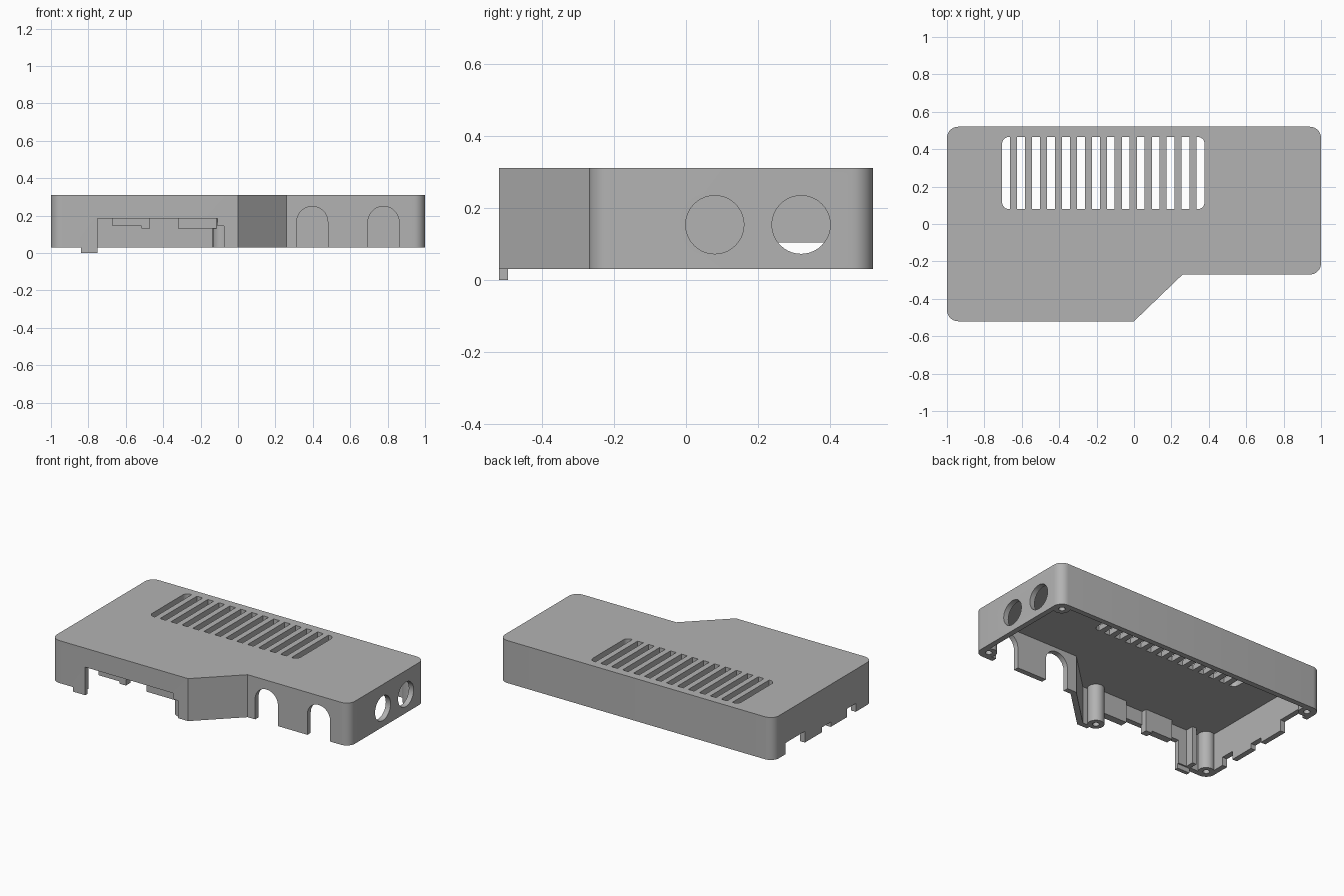
import bpy, bmesh, math
from mathutils import Matrix, Vector

cube = bpy.data.objects.get("Cube")
if cube:
    bpy.data.objects.remove(cube, do_unlink=True)

BASE, TOP, WALL = 0.03, 0.31, 0.035
CEILING = TOP - WALL

grey = bpy.data.materials.new("grey plastic")
grey.use_nodes = True
grey.diffuse_color = (0.45, 0.45, 0.45, 1)
grey.node_tree.nodes["Principled BSDF"].inputs["Base Color"].default_value = (0.45, 0.45, 0.45, 1)


def rounded(points, radii, steps=8):
    """Outline with a fillet at each corner that has a radius."""
    out = []
    for i, (p, r) in enumerate(zip(points, radii)):
        p = Vector(p)
        a = (Vector(points[i - 1]) - p).normalized()
        b = (Vector(points[(i + 1) % len(points)]) - p).normalized()
        if not r:
            out.append(p)
            continue
        centre = p + (a + b) * r
        for k in range(steps + 1):
            t = k / steps * math.pi / 2
            out.append(centre - b * r * math.cos(t) - a * r * math.sin(t))
    return out


def prism(name, outline, low, high, axis="z"):
    """Extrude an outline along an axis: z takes (x, y), y takes (x, z), x takes (y, z)."""
    place = {"z": lambda u, v, w: (u, v, w),
             "y": lambda u, v, w: (u, w, v),
             "x": lambda u, v, w: (w, u, v)}[axis]
    bm = bmesh.new()
    face = bm.faces.new([bm.verts.new(place(u, v, low)) for u, v in outline])
    grown = bmesh.ops.extrude_face_region(bm, geom=[face])["geom"]
    bmesh.ops.translate(bm, verts=[g for g in grown if isinstance(g, bmesh.types.BMVert)],
                        vec=Vector(place(0, 0, high - low)))
    bmesh.ops.recalc_face_normals(bm, faces=bm.faces)
    mesh = bpy.data.meshes.new(name)
    bm.to_mesh(mesh)
    bm.free()
    mesh.materials.append(grey)
    ob = bpy.data.objects.new(name, mesh)
    bpy.context.collection.objects.link(ob)
    return ob


def box(name, x, y, z):
    return prism(name, [(x[0], y[0]), (x[1], y[0]), (x[1], y[1]), (x[0], y[1])], *z)


def circle(u, v, r, n=40):
    return [(u + r * math.cos(math.tau * k / n), v + r * math.sin(math.tau * k / n))
            for k in range(n)]


def combine(target, tool, operation):
    mod = target.modifiers.new(operation, "BOOLEAN")
    mod.object, mod.operation, mod.solver = tool, operation, "EXACT"
    bpy.context.view_layer.objects.active = target
    bpy.ops.object.modifier_apply(modifier=mod.name)
    bpy.data.objects.remove(tool, do_unlink=True)


def cut(tool):
    combine(shell, tool, "DIFFERENCE")


def add(tool):
    combine(shell, tool, "UNION")


# Hollow lid with a stepped front
outer = [(-1, -0.52), (0, -0.52), (0.26, -0.27), (1, -0.27), (1, 0.52), (-1, 0.52)]
inner = [(-1 + WALL, -0.52 + WALL), (-0.014, -0.52 + WALL), (0.246, -0.27 + WALL),
         (1 - WALL, -0.27 + WALL), (1 - WALL, 0.52 - WALL), (-1 + WALL, 0.52 - WALL)]
shell = prism("case_lid", rounded(outer, [0.06, 0, 0, 0.06, 0.06, 0.06]), BASE, TOP)
cut(prism("cavity", rounded(inner, [0.025, 0, 0, 0.025, 0.025, 0.025]), BASE - 0.1, CEILING))

# Front port opening, with a lower step at its right
y_front = (-0.6, -0.52 + WALL + 0.001)
cut(box("port_opening", (-0.75, -0.11), y_front, (-0.1, 0.185)))
cut(box("port_step", (-0.13, -0.075), y_front, (-0.1, 0.145)))

# Screw posts with pilot holes
posts = [(-0.94, -0.46), (-0.085, -0.45), (0.94, -0.21), (0.94, 0.46), (-0.94, 0.46)]
for x, y in posts:
    add(prism("screw_post", circle(x, y, 0.05, 24), BASE, CEILING + 0.01))
for x, y in posts:
    cut(prism("screw_hole", circle(x, y, 0.02, 16), -0.1, 0.2))

# Hanging shields behind the port opening
y_shield = (-0.52 + WALL - 0.012, -0.45)
for x0, x1, z in [(-0.67, -0.51, 0.145), (-0.515, -0.47, 0.13), (-0.32, -0.115, 0.13)]:
    add(box("port_shield", (x0, x1), y_shield, (z, CEILING + 0.01)))

# Locating foot and its rib
add(box("locating_foot", (-0.84, -0.75), (-0.52, -0.495), (0, 0.06)))
add(box("foot_rib", (-0.84, -0.81), (-0.495, -0.43), (BASE, CEILING + 0.01)))

# Arched openings in the set-back front wall
for x in (0.397, 0.778):
    arch = [(x + 0.083 * math.cos(math.pi * k / 20), 0.166 + 0.083 * math.sin(math.pi * k / 20))
            for k in range(21)]
    arch += [(x - 0.083, -0.1), (x + 0.083, -0.1)]
    cut(prism("arch", arch, -0.35, -0.2, "y"))

# Round sockets in one end
for y in (0.08, 0.32):
    cut(prism("socket", circle(y, 0.153, 0.081), 0.9, 1.1, "x"))

# Notches in the other end
for y0, y1, z in [(0.19, 0.39, 0.104), (-0.08, 0.01, 0.062), (-0.34, -0.25, 0.085)]:
    cut(box("end_notch", (-1.1, -1 + WALL + 0.005), (y0, y1), (-0.1, z)))

# Row of vents, rounded at its outer corners
count, pitch, width = 14, 0.08, 0.042
for i in range(count):
    x = -0.705 + i * pitch
    left = 0.035 if i == 0 else 0
    right = 0.035 if i == count - 1 else 0
    corners = [(x, 0.08), (x + width, 0.08), (x + width, 0.465), (x, 0.465)]
    cut(prism("vent", rounded(corners, [left, right, right, left]), CEILING - 0.05, TOP + 0.1))

# Smooth the rounded surfaces and keep edges crisp
bpy.ops.object.select_all(action="DESELECT")
shell.select_set(True)
bpy.context.view_layer.objects.active = shell
bpy.ops.object.shade_smooth_by_angle(angle=math.radians(30))
